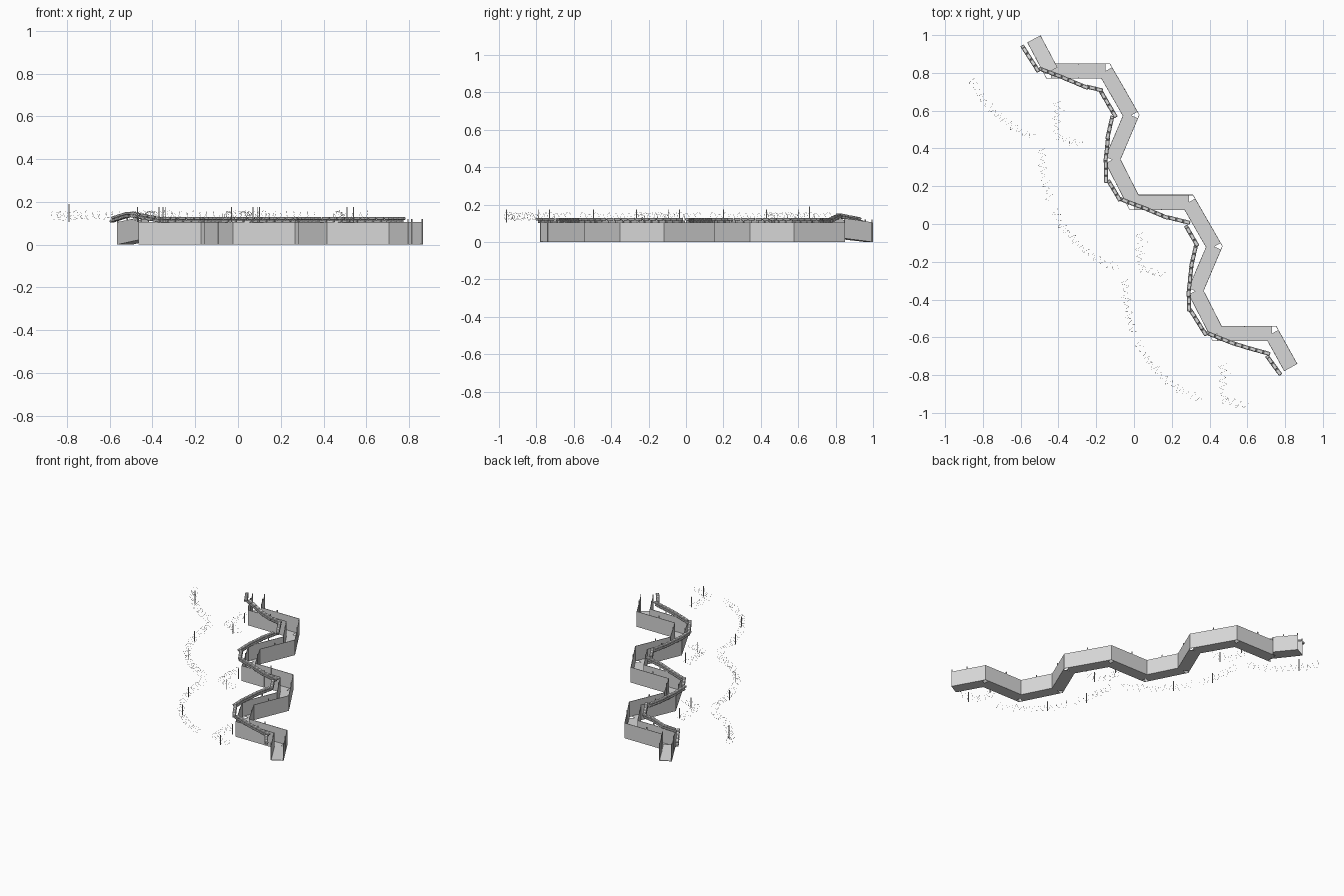
import bpy, bmesh, math, random
from mathutils import Vector, Matrix

if "Cube" in bpy.data.objects:
    bpy.data.objects.remove(bpy.data.objects["Cube"])

random.seed(4)
PERIOD = Vector((0.44, -0.695))
HALF, WALL_H, RAISE = 0.04, 0.105, 0.022


def material(name, v):
    m = bpy.data.materials.new(name)
    m.diffuse_color = (v, v, v, 1)
    m.use_nodes = True
    m.node_tree.nodes["Principled BSDF"].inputs["Base Color"].default_value = m.diffuse_color
    return m


grey = material("weathered_grey", 0.68)


def make_object(name, bm):
    bmesh.ops.recalc_face_normals(bm, faces=bm.faces)
    me = bpy.data.meshes.new(name)
    bm.to_mesh(me)
    bm.free()
    ob = bpy.data.objects.new(name, me)
    bpy.context.collection.objects.link(ob)
    me.materials.append(grey)
    return ob


def prism(bm, pts, bottoms, height):
    """Upright prism over a 2D outline with a bottom height per corner."""
    lo = [bm.verts.new((p.x, p.y, z)) for p, z in zip(pts, bottoms)]
    hi = [bm.verts.new((p.x, p.y, z + height)) for p, z in zip(pts, bottoms)]
    bm.faces.new(lo[::-1])
    bm.faces.new(hi)
    n = len(pts)
    for i in range(n):
        j = (i + 1) % n
        bm.faces.new((lo[i], lo[j], hi[j], hi[i]))


def box(bm, centre, size, angle=0.0, pitch=0.0):
    m = (Matrix.Translation(centre) @ Matrix.Rotation(angle, 4, 'Z')
         @ Matrix.Rotation(pitch, 4, 'Y') @ Matrix.Diagonal((*size, 1)))
    return bmesh.ops.create_cube(bm, size=1, matrix=m)["verts"]


def vecs(pairs):
    return [Vector(p) for p in pairs]


def repeat(pairs, times):
    return [p + PERIOD * k for k in range(times) for p in vecs(pairs)]


def walk(path, step):
    """Evenly spaced (point, direction) samples along a polyline."""
    out, carry = [], 0.0
    for a, b in zip(path, path[1:]):
        d = b - a
        s = carry
        while s < d.length:
            out.append((a + d.normalized() * s, d.normalized()))
            s += step
        carry = s - d.length
    return out


# Trench centre line: entry leg, two zigzag repeats, exit leg
zigzag = [(-0.44, 0.81), (-0.15, 0.81), (-0.015, 0.575), (-0.115, 0.34)]
path = vecs([(-0.53, 0.98)]) + repeat(zigzag, 2) + vecs([(0.44, -0.58), (0.73, -0.58), (0.83, -0.76)])
dirs = [(b - a).normalized() for a, b in zip(path, path[1:])]
normals = [Vector((-d.y, d.x)) for d in dirs]


def offset(i, d):
    """Mitred sideways offset of path point i."""
    n1, n2 = normals[max(i - 1, 0)], normals[min(i, len(normals) - 1)]
    return path[i] + (n1 + n2) * d / (1 + n1.dot(n2))


floor, walls, posts = bmesh.new(), bmesh.new(), bmesh.new()
for i, n in enumerate(normals):
    a, b = path[i], path[i + 1]
    za, zb = (0.0, RAISE) if i == 0 else (0.0, 0.0)   # tilted entry leg
    # Floor boards, square-ended at each bend
    prism(floor, [a - n * HALF, b - n * HALF, b + n * HALF, a + n * HALF], (za, zb, zb, za), 0.003)
    for s in (-1, 1):
        # Side walls
        o, t = s * HALF, s * (HALF - 0.003)
        prism(walls, [offset(i, o), offset(i + 1, o), offset(i + 1, t), offset(i, t)],
              (za, zb, zb, za), WALL_H)
        # Wall stakes
        spots = [0.5] + ([0.02] if i == 0 else []) + ([0.98] if i == len(normals) - 1 else [])
        for f in spots:
            p = a.lerp(b, f) + n * s * (HALF - 0.002)
            box(posts, (p.x, p.y, 0.061 + za + (zb - za) * f), (0.005, 0.005, 0.118),
                math.atan2(dirs[i].y, dirs[i].x))
make_object("trench_floor", floor)
make_object("trench_walls", walls)
make_object("wall_stakes", posts)

# Sandbag parapet, two staggered courses
bag_loop = [(-0.52, 0.83), (-0.40, 0.785), (-0.28, 0.735), (-0.18, 0.71), (-0.11, 0.59),
            (-0.135, 0.48), (-0.15, 0.34), (-0.148, 0.25)]
bag_path = (vecs([(-0.59, 0.94)]) + repeat(bag_loop, 2)
            + vecs([(0.37, -0.57), (0.52, -0.63), (0.60, -0.655), (0.69, -0.68), (0.77, -0.79)]))
crest = Vector((-0.50, 0.825))


def bag_lift(p):
    return 0.026 * max(0.0, 1 - (p - crest).length / 0.15)


bags = bmesh.new()
for course in range(2):
    samples = walk(bag_path, 0.0385)
    for p, d in samples:
        q = p + d * (0.012 + 0.014 * course)
        slope = (bag_lift(q + d * 0.01) - bag_lift(q - d * 0.01)) / 0.02
        vs = box(bags, (q.x, q.y, 0.109 + 0.0135 * course + bag_lift(q)),
                 (0.036, 0.021, 0.013), math.atan2(d.y, d.x) + random.uniform(-0.05, 0.05),
                 -math.atan(slope))
        edges = list({e for v in vs for e in v.link_edges})
        bmesh.ops.bevel(bags, geom=edges, offset=0.003, segments=1, affect='EDGES')
make_object("sandbags", bags)

# Wire entanglement: loose thin coils in front of the parapet
runs = [[(-0.86, 0.77), (-0.82, 0.68), (-0.72, 0.57), (-0.60, 0.49), (-0.52, 0.46)],
        [(-0.41, 0.65), (-0.41, 0.46), (-0.27, 0.42)],
        [(-0.49, 0.40), (-0.48, 0.25), (-0.44, 0.12)]]
curve = bpy.data.curves.new("barbed_wire", 'CURVE')
curve.dimensions = '3D'
curve.bevel_depth = 0.0004
curve.bevel_resolution = 0
barbs = bmesh.new()
for k in range(3):
    for r, run in enumerate(runs):
        if k == 2 and r == 2:
            continue
        pts = []
        for j, (p, d) in enumerate(walk([v + PERIOD * k for v in vecs(run)], 0.004)):
            ang, rad = j * 0.7, 0.018 + 0.006 * math.sin(j * 0.31)
            side = Vector((-d.y, d.x)) * math.cos(ang) * rad
            pts.append(Vector((p.x + side.x, p.y + side.y, 0.137 + math.sin(ang) * rad)))
        sp = curve.splines.new('POLY')
        sp.points.add(len(pts) - 1)
        for cp, v in zip(sp.points, pts):
            cp.co = (*v, 1)
        # Barbs
        for v in pts[::3]:
            box(barbs, v, (0.005, 0.0008, 0.0008), random.uniform(0, 3.1), random.uniform(-1, 1))
wire = bpy.data.objects.new("barbed_wire", curve)
bpy.context.collection.objects.link(wire)
curve.materials.append(grey)
make_object("wire_barbs", barbs)

# Wire pickets
pickets = bmesh.new()
for i, p in enumerate(repeat([(-0.79, 0.66), (-0.37, 0.60), (-0.34, 0.43), (-0.47, 0.20)], 3)):
    if i < 11:
        h = 0.085 if i == 0 else 0.07
        box(pickets, (p.x, p.y, 0.105 + h / 2), (0.004, 0.004, h))
make_object("wire_pickets", pickets)
